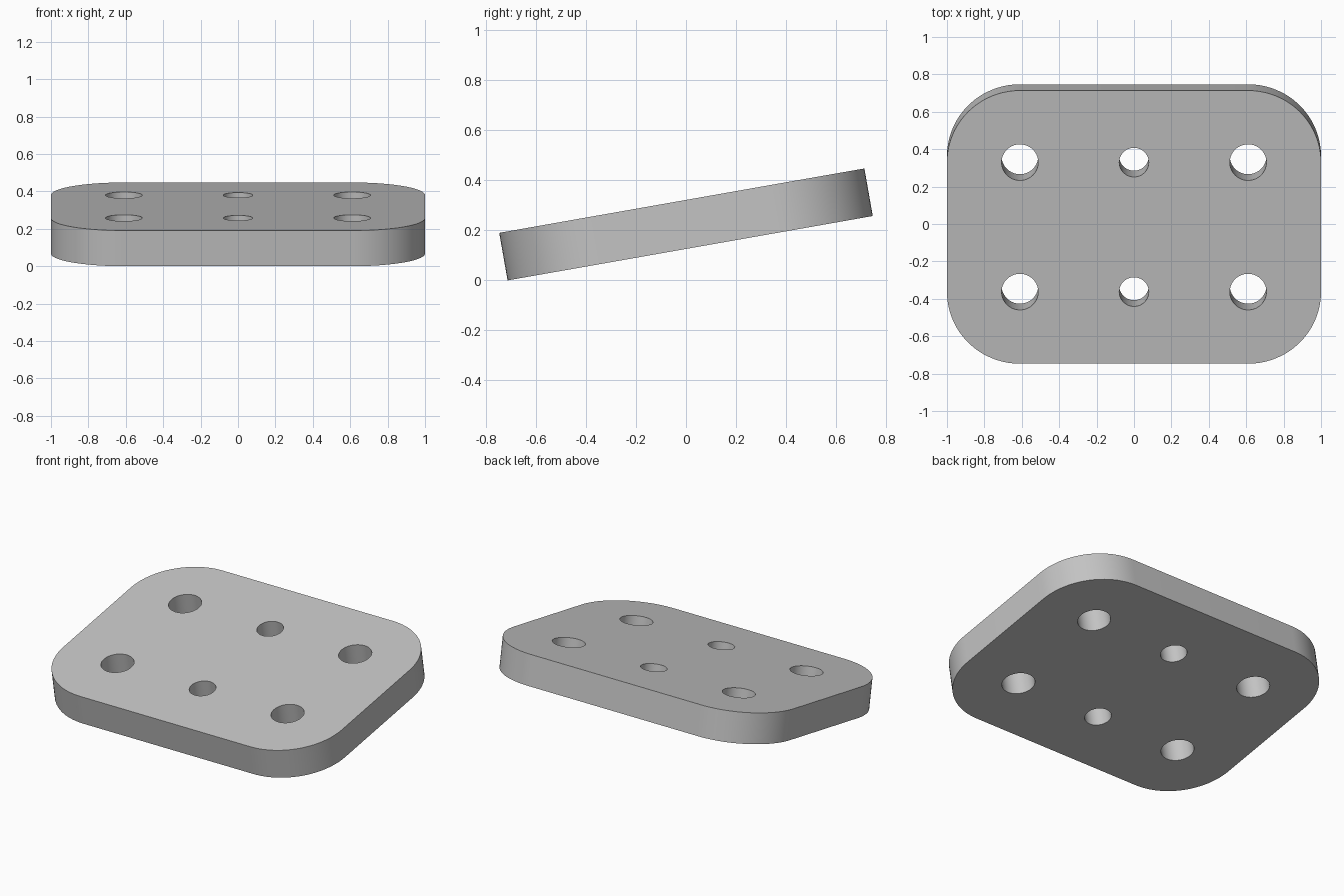
import bpy
import bmesh
from math import cos, sin, pi, radians
from mathutils import Matrix

WIDTH, LENGTH, THICK = 2.0, 1.483, 0.193
CORNER = 0.39
TILT = radians(10)
HOLE_X, HOLE_Y = WIDTH / 2 - CORNER, LENGTH / 2 - CORNER
BIG, SMALL = 0.098, 0.079

cube = bpy.data.objects.get("Cube")
if cube:
    bpy.data.objects.remove(cube, do_unlink=True)

grey = bpy.data.materials.new("plain grey")
grey.use_nodes = True
colour = (0.55, 0.55, 0.55, 1)
grey.diffuse_color = colour
grey.node_tree.nodes["Principled BSDF"].inputs["Base Color"].default_value = colour


def add_object(name, bm):
    mesh = bpy.data.meshes.new(name)
    bm.to_mesh(mesh)
    bm.free()
    mesh.materials.append(grey)
    obj = bpy.data.objects.new(name, mesh)
    bpy.context.collection.objects.link(obj)
    return obj


# Rounded plate: four corner arcs joined into one outline, then extruded
bm = bmesh.new()
outline = []
steps = 24
for quarter, (sx, sy) in enumerate([(1, 1), (-1, 1), (-1, -1), (1, -1)]):
    for i in range(steps + 1):
        a = (quarter + i / steps) * pi / 2
        outline.append(bm.verts.new((sx * HOLE_X + CORNER * cos(a),
                                     sy * HOLE_Y + CORNER * sin(a), -THICK / 2)))
base = bm.faces.new(outline)
top = bmesh.ops.extrude_face_region(bm, geom=[base])["geom"]
bmesh.ops.translate(bm, vec=(0, 0, THICK),
                    verts=[g for g in top if isinstance(g, bmesh.types.BMVert)])
bmesh.ops.recalc_face_normals(bm, faces=bm.faces)
plate = add_object("plate", bm)

# Through holes: two rows of large, small, large
bm = bmesh.new()
for y in (-HOLE_Y, HOLE_Y):
    for x, radius in ((-HOLE_X, BIG), (0, SMALL), (HOLE_X, BIG)):
        bmesh.ops.create_cone(bm, cap_ends=True, segments=64, radius1=radius,
                              radius2=radius, depth=THICK * 2,
                              matrix=Matrix.Translation((x, y, 0)))
cutter = add_object("hole_cutter", bm)
cutter.hide_render = True

bpy.context.view_layer.objects.active = plate
plate.select_set(True)
cut = plate.modifiers.new("holes", 'BOOLEAN')
cut.operation = 'DIFFERENCE'
cut.solver = 'EXACT'
cut.object = cutter
bpy.ops.object.modifier_apply(modifier=cut.name)
bpy.data.objects.remove(cutter, do_unlink=True)

# Smooth walls, then tilt so the back edge is raised and the front edge is grounded
bpy.ops.object.shade_smooth_by_angle(angle=radians(30))
plate.rotation_euler.x = TILT
plate.location.z = (LENGTH * sin(TILT) + THICK * cos(TILT)) / 2
